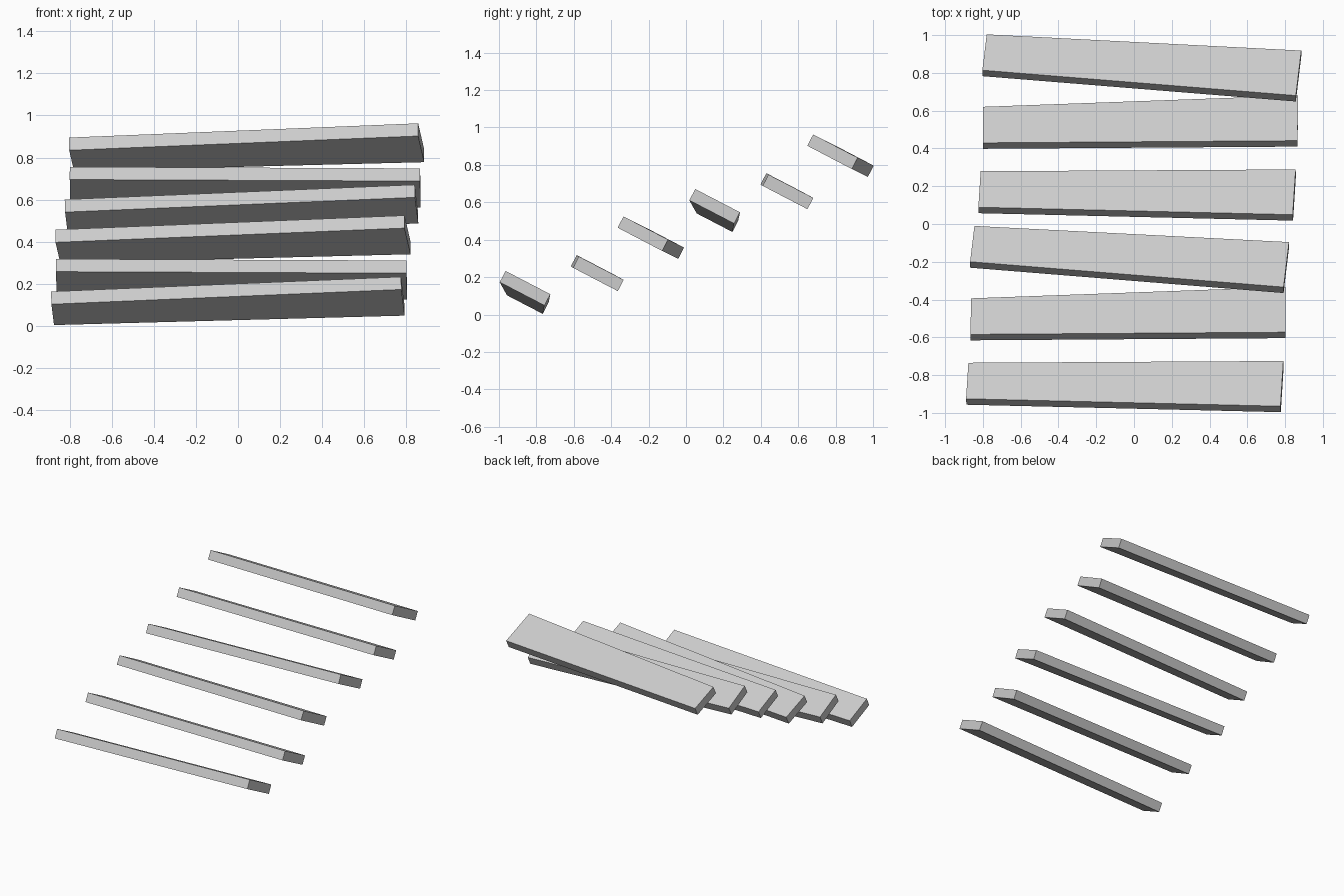
import bpy, bmesh
from math import radians
from mathutils import Vector

if "Cube" in bpy.data.objects:
    bpy.data.objects.remove(bpy.data.objects["Cube"])

LENGTH, THICK = 1.667, 0.068
LEFT_W, RIGHT_W, SKEW = 0.215, 0.27, 0.033

# Tapered board, top face at local z = 0
bm = bmesh.new()
bmesh.ops.create_cube(bm, size=1)
for v in bm.verts:
    width = RIGHT_W if v.co.x > 0 else LEFT_W
    v.co.y *= width
    v.co.x = v.co.x * LENGTH + SKEW * v.co.y
    v.co.z = (v.co.z - 0.5) * THICK
mesh = bpy.data.meshes.new("tapered_board")
bm.to_mesh(mesh)
bm.free()

# Three loosely laid boards: centre, pitch and yaw
boards = [
    ((-0.050, -0.8375, 0.142), -0.0345, -0.009),
    ((-0.031, -0.4710, 0.258), 0.0120, 0.0216),
    ((-0.025, -0.1600, 0.435), -0.0330, -0.066),
]
REPEAT = Vector((0.065, 1.014, 0.438))

# The trio repeats once, further back and higher up
for group in range(2):
    for i, (centre, pitch, yaw) in enumerate(boards):
        board = bpy.data.objects.new(f"board_{group * 3 + i + 1}", mesh)
        board.location = Vector(centre) + REPEAT * group
        board.rotation_euler = (radians(-27.5), pitch, yaw)
        bpy.context.collection.objects.link(board)
